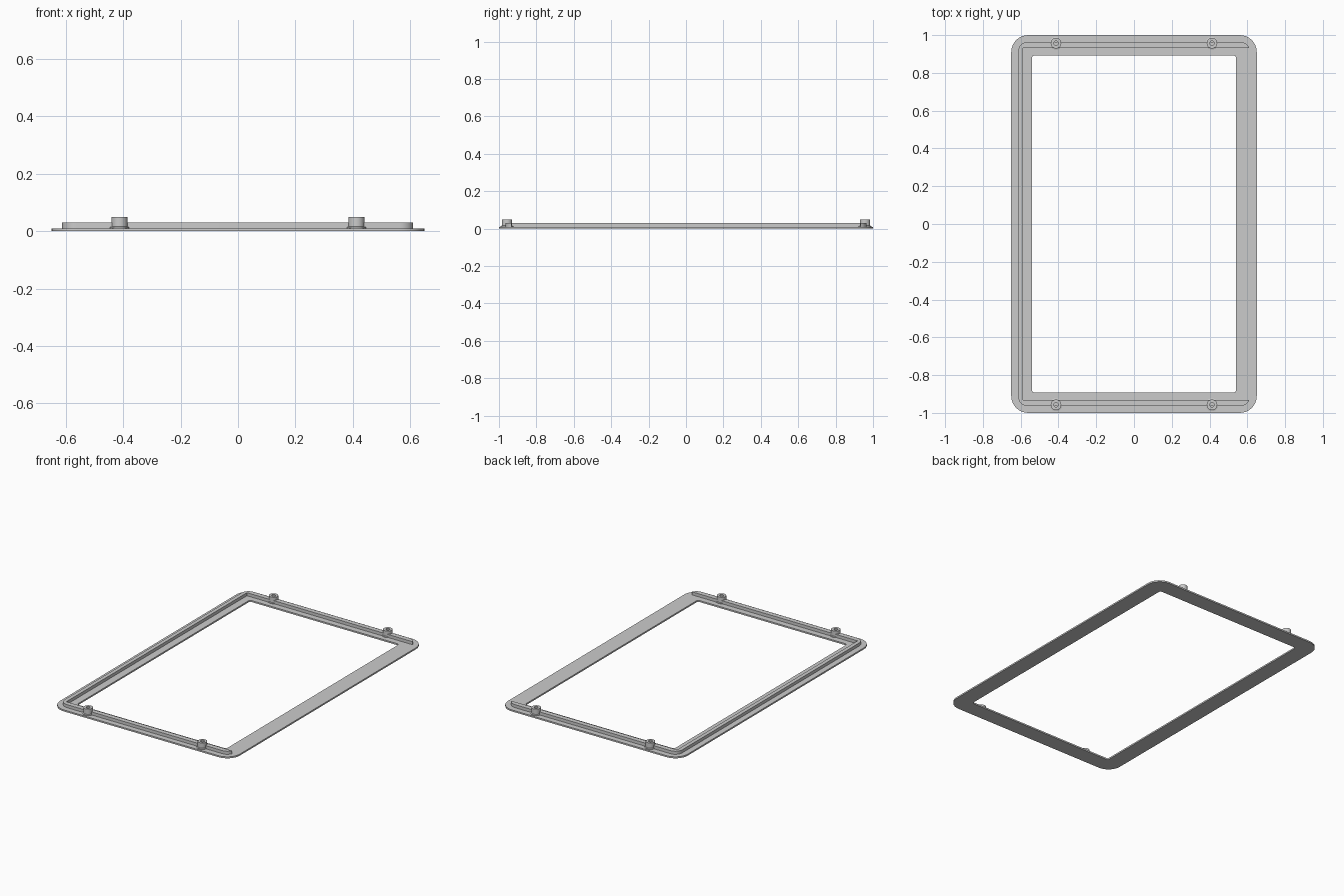
import bpy, bmesh
from math import sin, cos, pi

if "Cube" in bpy.data.objects:
    bpy.data.objects.remove(bpy.data.objects["Cube"])

grey = bpy.data.materials.new("plain grey")
grey.use_nodes = True
GREY = (0.6, 0.6, 0.6, 1)
grey.diffuse_color = GREY
grey.node_tree.nodes["Principled BSDF"].inputs["Base Color"].default_value = GREY


def finish(bm, name, location=(0, 0, 0)):
    bmesh.ops.recalc_face_normals(bm, faces=bm.faces)
    mesh = bpy.data.meshes.new(name)
    bm.to_mesh(mesh)
    bm.free()
    obj = bpy.data.objects.new(name, mesh)
    obj.location = location
    bpy.context.collection.objects.link(obj)
    mesh.materials.append(grey)
    bpy.ops.object.select_all(action="DESELECT")
    obj.select_set(True)
    bpy.context.view_layer.objects.active = obj
    bpy.ops.object.shade_smooth_by_angle(angle=pi / 6)


def rounded_rect(hx, hy, r, steps=8):
    """Counter-clockwise outline, starting at the right end of the back right corner."""
    points = []
    for corner, (sx, sy) in enumerate([(1, 1), (-1, 1), (-1, -1), (1, -1)]):
        for i in range(steps + 1):
            a = (corner + i / steps) * pi / 2
            points.append((sx * (hx - r) + r * cos(a), sy * (hy - r) + r * sin(a)))
    return points


def skin(bm, loops, wrap=True):
    """Join successive loops of vertices with quads; wrap closes each loop."""
    for a, b in zip(loops, loops[1:]):
        n = len(a)
        for i in range(n if wrap else n - 1):
            j = (i + 1) % n
            bm.faces.new((a[i], a[j], b[j], b[i]))


def loop(bm, outline, z):
    return [bm.verts.new((x, y, z)) for x, y in outline]


# Flat frame plate with a rounded window
PLATE = 0.01
outer = rounded_rect(0.65, 1.0, 0.09)
inner = rounded_rect(0.54, 0.893, 0.015)
bm = bmesh.new()
section = [loop(bm, outer, 0), loop(bm, outer, PLATE),
           loop(bm, inner, PLATE), loop(bm, inner, 0)]
skin(bm, section + section[:1])
finish(bm, "frame_plate")

# C-shaped raised rib, open on the left side: each outer point is paired
# with the nearest point of the square-cornered inner wall
WALL_X, WALL_Y, END_X = -0.588, 0.932, 0.609
outside = [p for p in rounded_rect(0.613, 0.964, 0.05) if abs(p[1]) > WALL_Y or p[0] < 0]
inside = [(min(max(x, WALL_X), END_X), min(max(y, -WALL_Y), WALL_Y)) for x, y in outside]
bm = bmesh.new()
BASE, TOP = PLATE - 0.002, 0.03
section = [loop(bm, outside, BASE), loop(bm, outside, TOP),
           loop(bm, inside, TOP), loop(bm, inside, BASE)]
skin(bm, section + section[:1], wrap=False)
for end in (0, -1):
    bm.faces.new([ring[end] for ring in section])
bmesh.ops.remove_doubles(bm, verts=bm.verts, dist=0.0001)
finish(bm, "raised_rib")

# Hollow pegs standing on a thin washer foot
PEG = [(0.012, 0.012), (0.012, 0.05), (0.028, 0.05), (0.028, 0.016),
       (0.034, 0.014), (0.034, BASE)]
for x, side_x in ((0.413, "left"), (-0.413, "right")):
    for y, side_y in ((-0.957, "front"), (0.957, "back")):
        bm = bmesh.new()
        rings = [loop(bm, [(r * cos(i * pi / 12), r * sin(i * pi / 12)) for i in range(24)], z)
                 for r, z in PEG]
        skin(bm, rings)
        bm.faces.new(rings[0])
        bm.faces.new(rings[-1])
        finish(bm, f"{side_y}_{side_x}_peg", (x, y, 0))
